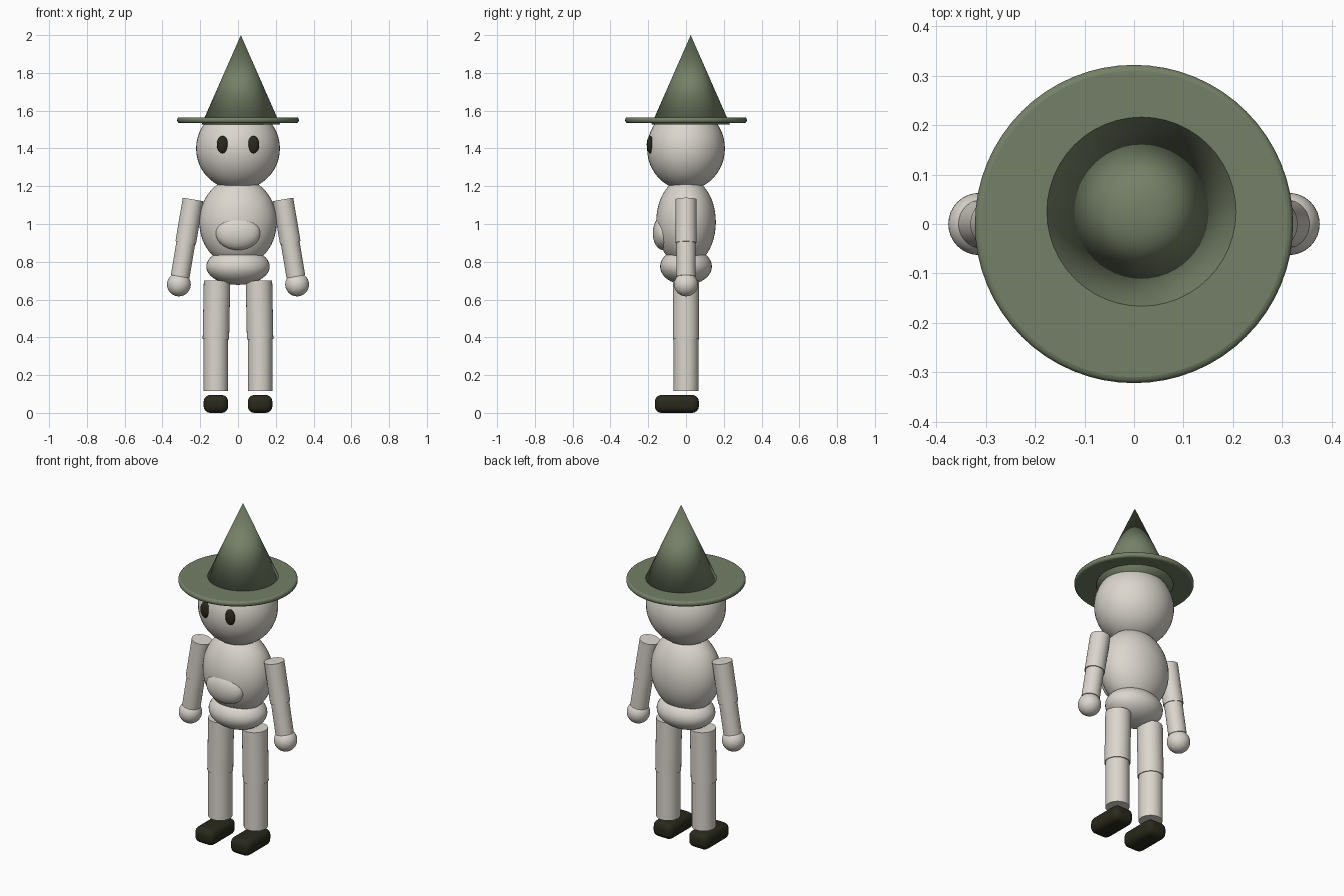
import bpy
import math
from mathutils import Vector

if "Cube" in bpy.data.objects:
    bpy.data.objects.remove(bpy.data.objects["Cube"])


def material(name, rgb):
    m = bpy.data.materials.new(name)
    m.diffuse_color = (*rgb, 1)
    m.use_nodes = True
    m.node_tree.nodes["Principled BSDF"].inputs["Base Color"].default_value = m.diffuse_color
    return m


CREAM = material("warm_cream", (0.71, 0.675, 0.615))
GREEN = material("sage_green", (0.175, 0.215, 0.135))
DARK = material("dark_olive", (0.022, 0.022, 0.012))


def finish(name, mat, full_smooth=False):
    ob = bpy.context.object
    ob.name = name
    ob.data.materials.append(mat)
    if full_smooth:
        bpy.ops.object.shade_smooth()
    else:
        bpy.ops.object.shade_smooth_by_angle(angle=math.radians(40))
    return ob


def ellipsoid(name, loc, radii, mat, seg=40, rings=24):
    bpy.ops.mesh.primitive_uv_sphere_add(segments=seg, ring_count=rings, radius=1, location=loc)
    bpy.context.object.scale = radii
    bpy.ops.object.transform_apply(location=False, rotation=False, scale=True)
    return finish(name, mat, True)


def limb(name, a, b, radius, mat):
    """Cylinder running from point a to point b."""
    a, b = Vector(a), Vector(b)
    d = b - a
    bpy.ops.mesh.primitive_cylinder_add(vertices=32, radius=radius, depth=d.length,
                                        location=(a + b) / 2)
    bpy.context.object.rotation_euler = d.to_track_quat('Z', 'Y').to_euler()
    return finish(name, mat)


def bevel(ob, width, segments):
    mod = ob.modifiers.new("rounding", 'BEVEL')
    mod.width = width
    mod.segments = segments
    mod.limit_method = 'ANGLE'


# Body
ellipsoid("head", (0, 0, 1.4), (0.222, 0.206, 0.22), CREAM)
ellipsoid("torso", (0, 0, 1.01), (0.205, 0.158, 0.235), CREAM)
ellipsoid("belly_pouch", (0, -0.12, 0.952), (0.118, 0.056, 0.09), CREAM)
ellipsoid("pelvis", (0, 0, 0.775), (0.168, 0.137, 0.097), CREAM)

# Hat
bpy.ops.mesh.primitive_cone_add(vertices=48, radius1=0.208, radius2=0, depth=0.473,
                                location=(0.015, 0.025, 1.7635))
finish("hat_crown", GREEN, True)
bpy.ops.mesh.primitive_cylinder_add(vertices=64, radius=0.322, depth=0.03,
                                    location=(0, 0, 1.55))
brim = bpy.context.object
bevel(brim, 0.012, 3)
finish("hat_brim", GREEN)

# Paired parts
for side, s in (("left", 1), ("right", -1)):
    ellipsoid(f"{side}_eye", (s * 0.082, -0.19, 1.42), (0.03, 0.018, 0.046), DARK, 24, 16)

    limb(f"{side}_upper_arm", (s * 0.238, 0, 1.13), (s * 0.277, 0, 0.90), 0.055, CREAM)
    limb(f"{side}_forearm", (s * 0.275, 0, 0.91), (s * 0.306, 0, 0.722), 0.05, CREAM)
    ellipsoid(f"{side}_hand", (s * 0.313, 0, 0.68), (0.063, 0.063, 0.063), CREAM, 32, 20)

    limb(f"{side}_thigh", (s * 0.111, 0, 0.70), (s * 0.117, 0, 0.39), 0.07, CREAM)
    limb(f"{side}_shin", (s * 0.117, 0, 0.40), (s * 0.117, 0, 0.115), 0.065, CREAM)

    bpy.ops.mesh.primitive_cube_add(size=1, location=(s * 0.117, -0.0485, 0.0475))
    foot = bpy.context.object
    foot.scale = (0.13, 0.233, 0.095)
    bpy.ops.object.transform_apply(location=False, rotation=False, scale=True)
    bevel(foot, 0.035, 4)
    finish(f"{side}_shoe", DARK)
